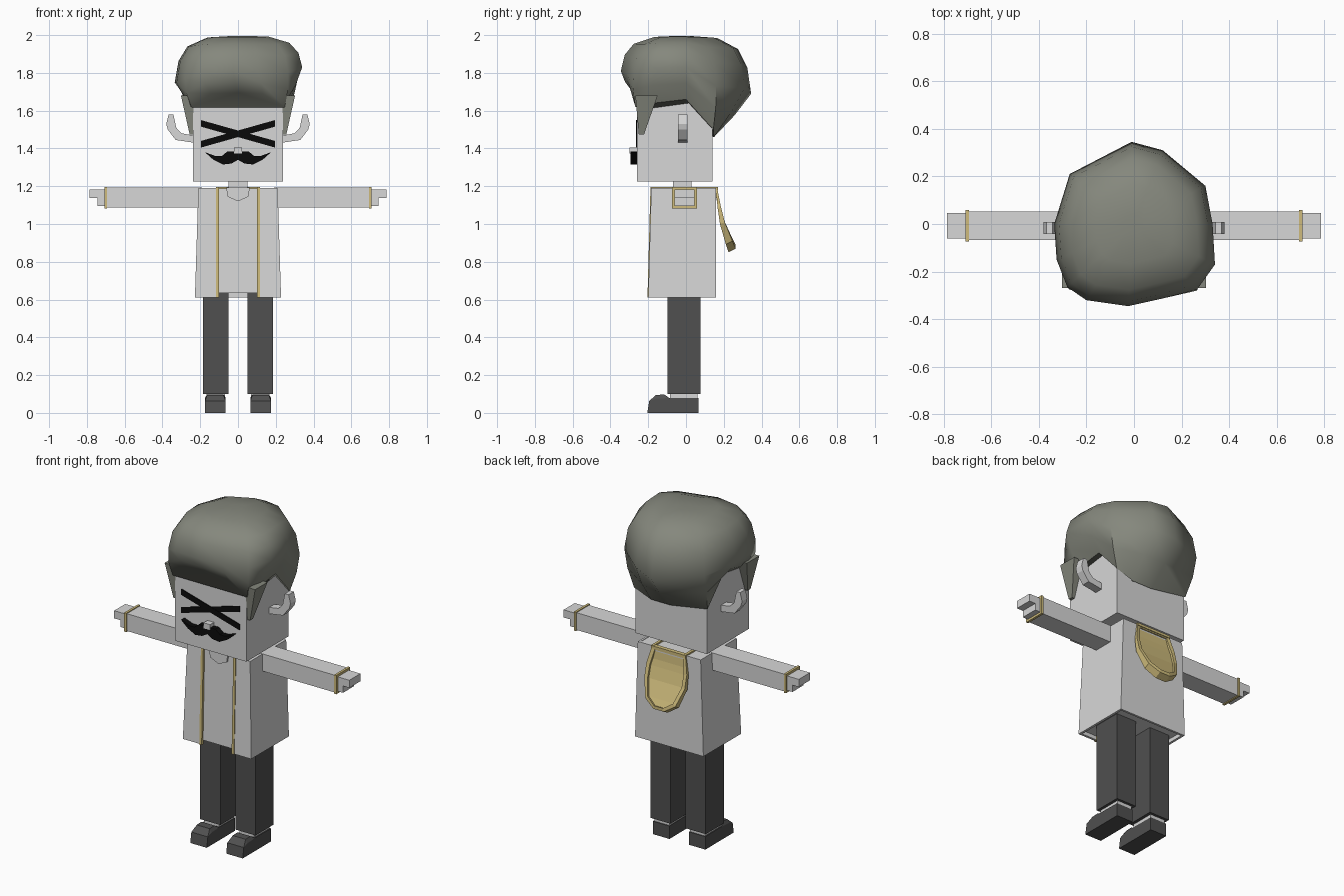
import bpy, bmesh
from mathutils import Vector

cube = bpy.data.objects.get("Cube")
if cube:
    bpy.data.objects.remove(cube, do_unlink=True)


def material(name, r, g, b):
    m = bpy.data.materials.new(name)
    m.use_nodes = True
    m.diffuse_color = (r, g, b, 1)
    bsdf = m.node_tree.nodes["Principled BSDF"]
    bsdf.inputs["Base Color"].default_value = (r, g, b, 1)
    bsdf.inputs["Roughness"].default_value = 0.8
    return m


PALE = material("pale grey", .68, .68, .68)
DARK = material("charcoal", .08, .08, .08)
HAIR = material("grey green hair", .235, .245, .205)
GOLD = material("gold trim", .62, .5, .2)
BLACK = material("black", .003, .003, .003)


def finish(name, mat, bm):
    bmesh.ops.recalc_face_normals(bm, faces=bm.faces)
    mesh = bpy.data.meshes.new(name)
    bm.to_mesh(mesh)
    bm.free()
    mesh.materials.append(mat)
    obj = bpy.data.objects.new(name, mesh)
    bpy.context.collection.objects.link(obj)
    return obj


def loft(name, mat, rings, caps=True):
    """Skin a list of equal-length closed rings of points."""
    bm = bmesh.new()
    rows = [[bm.verts.new(p) for p in ring] for ring in rings]
    n = len(rows[0])
    for a, b in zip(rows, rows[1:]):
        for i in range(n):
            j = (i + 1) % n
            bm.faces.new((a[i], a[j], b[j], b[i]))
    if caps:
        bm.faces.new(rows[0])
        bm.faces.new(rows[-1])
    return finish(name, mat, bm)


def taper(name, mat, low, high):
    """Tapered box; each end is (x0, x1, y0, y1, z)."""
    return loft(name, mat, [[(a, c, z), (b, c, z), (b, d, z), (a, d, z)]
                            for a, b, c, d, z in (low, high)])


def box(name, mat, x0, x1, y0, y1, z0, z1):
    return taper(name, mat, (x0, x1, y0, y1, z0), (x0, x1, y0, y1, z1))


def plate_y(name, mat, pts, y0, y1):
    """Outline in x and z, extruded along y."""
    return loft(name, mat, [[(x, y, z) for x, z in pts] for y in (y0, y1)])


def plate_x(name, mat, pts, x0, x1):
    """Outline in y and z, extruded along x."""
    return loft(name, mat, [[(x, y, z) for y, z in pts] for x in (x0, x1)])


def both(half):
    """Mirror a half outline to the other side of x = 0."""
    return half + [(-x, z) for x, z in reversed(half) if x]


# Head, neck and face
box("head", PALE, -.238, .238, -.26, .14, 1.225, 1.72)
box("neck", PALE, -.05, .05, -.07, .03, 1.17, 1.23)
box("nose", PALE, -.022, .022, -.298, -.255, 1.372, 1.405)
plate_y("moustache", BLACK, both([
    (0, 1.385), (.055, 1.385), (.085, 1.36), (.12, 1.36), (.175, 1.38),
    (.13, 1.34), (.08, 1.315), (.035, 1.32), (0, 1.34)]), -.293, -.255)
for side, s in (("left", 1), ("right", -1)):
    plate_y(side + "_cross_stroke", BLACK, [
        (-.195 * s, 1.515), (-.195 * s, 1.55), (.195 * s, 1.44), (.195 * s, 1.405)],
        -.264 - .001 * s, -.258)

# Torso, open coat and collar
taper("shirt", PALE, (-.215, .215, -.19, .15, .635), (-.2, .2, -.175, .152, 1.187))
coat = [(.11, -.2), (.228, -.2), (.228, .16), (-.228, .16), (-.228, -.2), (-.11, -.2),
        (-.11, -.186), (-.214, -.186), (-.214, .147), (.214, .147), (.214, -.186), (.11, -.186)]
loft("coat", PALE, [
    [(x, y, .612) for x, y in coat],
    [(x * .92 if abs(x) > .2 else x, y * .92 if y < 0 else y, 1.19) for x, y in coat]])
plate_y("collar", PALE, both([(0, 1.12), (.055, 1.145), (.062, 1.192)]), -.187, -.17)

# Hood hanging on the back, with a raised border
hood_rows = [(.112, .165, 1.192), (.135, .185, 1.09), (.135, .205, 1.01),
             (.1, .245, .91), (.035, .263, .87)]
outline = [(w, y, z) for w, y, z in hood_rows]
outline += [(-w, y, z) for w, y, z in reversed(hood_rows)]
bm = bmesh.new()
n = len(outline)
half = n // 2
centre = Vector((0, .2, 1.04))
outer = [bm.verts.new(p) for p in outline]
inner = [bm.verts.new((x * .84, y, z + (1.03 - z) * .12)) for x, y, z in outline]
sunk = [bm.verts.new(v.co + Vector((0, -.012, -.004))) for v in inner]
back = [bm.verts.new((x, y - .008 - .03 * (1.19 - z) / .32, z - .02 * (1.19 - z) / .32))
        for x, y, z in outline]
for a, b in ((back, outer), (outer, inner), (inner, sunk)):
    for i in range(n):
        j = (i + 1) % n
        bm.faces.new((a[i], a[j], b[j], b[i]))
for row in (sunk, back):
    for i in range(half - 1):
        bm.faces.new((row[i], row[i + 1], row[n - 2 - i], row[n - 1 - i]))
finish("hood", GOLD, bm)
box("hood_collar", GOLD, -.115, .115, .145, .17, 1.18, 1.195)

# Paired parts
for side, s in (("left", 1), ("right", -1)):
    def pair(part, mat, x0, x1, *rest):
        box(side + "_" + part, mat, s * x0, s * x1, *rest)

    # Coat trim, down the front and over the shoulder
    a, b = s * .1, s * .116
    taper(side + "_front_trim", GOLD, (a, b, -.204, -.185, .61), (a, b, -.188, -.17, 1.195))
    pair("shoulder_trim", GOLD, .1, .116, -.186, .165, 1.185, 1.196)

    # Arm
    pair("sleeve", PALE, .19, .705, -.068, .052, 1.088, 1.192)
    pair("cuff", GOLD, .694, .708, -.074, .058, 1.083, 1.197)
    pair("hand", PALE, .7, .785, -.06, .046, 1.137, 1.183)
    pair("thumb", PALE, .7, .743, -.06, .046, 1.096, 1.14)

    # Leg and shoe
    pair("trouser_leg", DARK, .05, .185, -.097, .076, .1, .645)
    pair("sock", PALE, .068, .168, -.085, .06, .06, .104)
    shoe = [(.065, 0), (.065, .078), (-.09, .08), (-.115, .097), (-.16, .095),
            (-.195, .062), (-.205, 0)]
    loft(side + "_shoe", DARK, [
        [(s * (.12 + k * (.055 - inset * (z > .09))), y, z - drop * (z > .09)) for y, z in shoe]
        for k, inset, drop in ((-1, 0, .02), (-1, .012, 0), (1, .012, 0), (1, 0, .02))])

    # Ear
    plate_y(side + "_ear", PALE, [(s * x, z) for x, z in (
        (.23, 1.43), (.33, 1.445), (.372, 1.5), (.38, 1.53), (.367, 1.58),
        (.342, 1.58), (.327, 1.51), (.3, 1.48), (.23, 1.468))], -.042, .008)

    # Sideburn
    taper(side + "_sideburn", HAIR, (s * .235, s * .256, -.25, -.222, 1.475),
          (s * .235, s * .302, -.268, -.15, 1.68))

# Hair: widest outline and its height, then the lower rim, per column
columns = [
    ((-.01, .345, 1.69), (0, .148, 1.46)),
    ((.12, .31, 1.72), (.13, .148, 1.46)),
    ((.3, .16, 1.73), (.245, .145, 1.5)),
    ((.33, 0, 1.83), (.25, 0, 1.66)),
    ((.34, -.17, 1.83), (.25, -.17, 1.64)),
    ((.265, -.275, 1.8), (.248, -.268, 1.62)),
    ((.11, -.315, 1.8), (.13, -.275, 1.69)),
    ((-.025, -.345, 1.81), (0, -.28, 1.695)),
    ((-.2, -.32, 1.8), (-.14, -.275, 1.69)),
    ((-.28, -.265, 1.77), (-.248, -.268, 1.62)),
    ((-.325, -.15, 1.75), (-.25, -.17, 1.64)),
    ((-.335, 0, 1.75), (-.25, 0, 1.66)),
    ((-.27, .21, 1.73), (-.245, .145, 1.5)),
]
rings = [[rim for wide, rim in columns],
         [Vector(wide).lerp(Vector(rim), .5) + Vector((wide[0], wide[1], 0)) * .03
          for wide, rim in columns]]
for scale, rise in ((1, 0), (.94, .45), (.8, .76), (.48, .95), (.12, .98)):
    rings.append([(x * scale, y * scale, z + (2 - z) * rise) for (x, y, z), rim in columns])
hair = loft("hair", HAIR, rings)
bpy.ops.object.select_all(action="DESELECT")
hair.select_set(True)
bpy.context.view_layer.objects.active = hair
bpy.ops.object.shade_smooth_by_angle(angle=.9)
